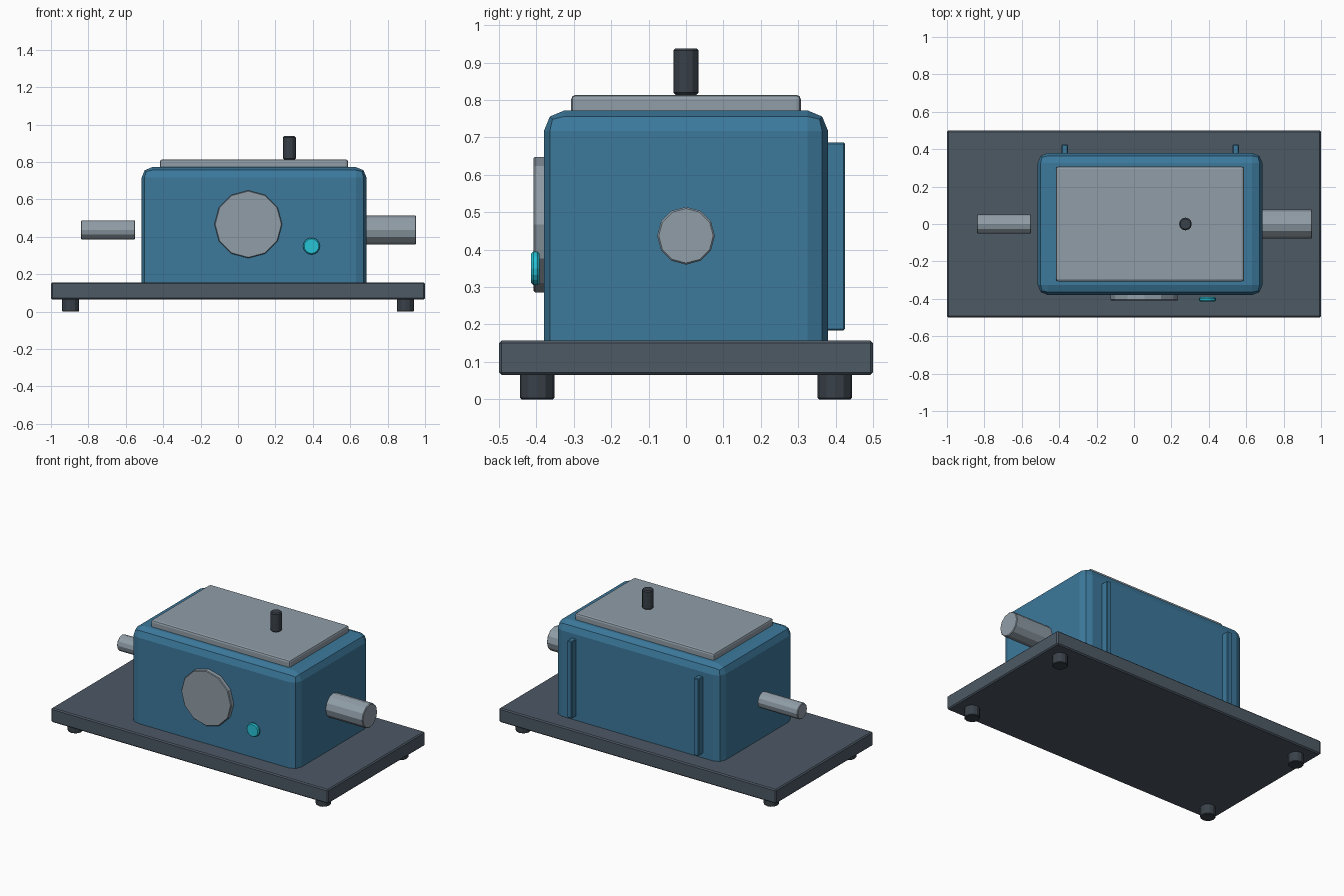
import bpy
from math import pi

if "Cube" in bpy.data.objects:
    bpy.data.objects.remove(bpy.data.objects["Cube"])


def material(name, rgb):
    m = bpy.data.materials.new(name)
    m.diffuse_color = (*rgb, 1)
    m.use_nodes = True
    m.node_tree.nodes["Principled BSDF"].inputs["Base Color"].default_value = m.diffuse_color
    return m


SLATE = material("slate", (0.075, 0.1, 0.13))
DARK = material("dark_rubber", (0.04, 0.052, 0.065))
BLUE = material("blue_paint", (0.045, 0.19, 0.33))
STEEL = material("steel", (0.28, 0.34, 0.39))
CYAN = material("cyan_lamp", (0.02, 0.55, 0.68))


def finish(name, mat, bevel, segments):
    ob = bpy.context.object
    ob.name = name
    ob.data.materials.append(mat)
    if bevel:
        b = ob.modifiers.new("Bevel", 'BEVEL')
        b.width = bevel
        b.segments = segments
        b.limit_method = 'ANGLE'
        b.angle_limit = 0.8
    return ob


def box(name, lo, hi, mat, bevel=0.0, segments=1):
    bpy.ops.mesh.primitive_cube_add(size=1, location=[(a + b) / 2 for a, b in zip(lo, hi)])
    bpy.context.object.scale = [b - a for a, b in zip(lo, hi)]
    bpy.ops.object.transform_apply(location=False, rotation=False, scale=True)
    return finish(name, mat, bevel, segments)


def rod(name, axis, start, end, radius, center, mat, bevel=0.004, sides=12, segments=1):
    """Cylinder along an axis; center gives the two other coordinates."""
    loc = list(center)
    loc.insert("xyz".index(axis), (start + end) / 2)
    rot = {"x": (0, pi / 2, 0), "y": (pi / 2, 0, 0), "z": (0, 0, 0)}[axis]
    bpy.ops.mesh.primitive_cylinder_add(vertices=sides, radius=radius, depth=end - start,
                                        location=loc, rotation=rot)
    return finish(name, mat, bevel, segments)


# base plate and feet
box("base_plate", (-1, -0.5, 0.065), (1, 0.5, 0.157), SLATE, 0.007)
for i, x in enumerate((-0.895, 0.895)):
    for j, y in enumerate((-0.398, 0.398)):
        rod(f"foot_{i}{j}", "z", 0, 0.072, 0.046, (x, y), DARK)

# housing with stepped round edges, lower edge sunk in the plate
box("housing", (-0.515, -0.38, 0.1), (0.687, 0.38, 0.772), BLUE, 0.055, 2)

# lid and its knob
box("lid", (-0.417, -0.307, 0.76), (0.588, 0.307, 0.814), STEEL, 0.012, 2)
rod("knob", "z", 0.814, 0.938, 0.034, (0.275, 0), DARK, 0.006)

# input and output shafts
rod("left_shaft", "x", -0.84, -0.55, 0.051, (0, 0.437), STEEL)
rod("right_shaft", "x", 0.66, 0.953, 0.077, (0, 0.437), STEEL)

# front cover and indicator lamp
rod("front_cover", "y", -0.408, -0.37, 0.181, (0.055, 0.467), STEEL)
rod("indicator_lamp", "y", -0.414, -0.391, 0.045, (0.393, 0.35), CYAN, 0.006, 16)

# rear ribs
for i, x in enumerate((-0.37, 0.544)):
    box(f"rear_rib_{i}", (x - 0.017, 0.37, 0.184), (x + 0.017, 0.425, 0.687), BLUE, 0.004)
